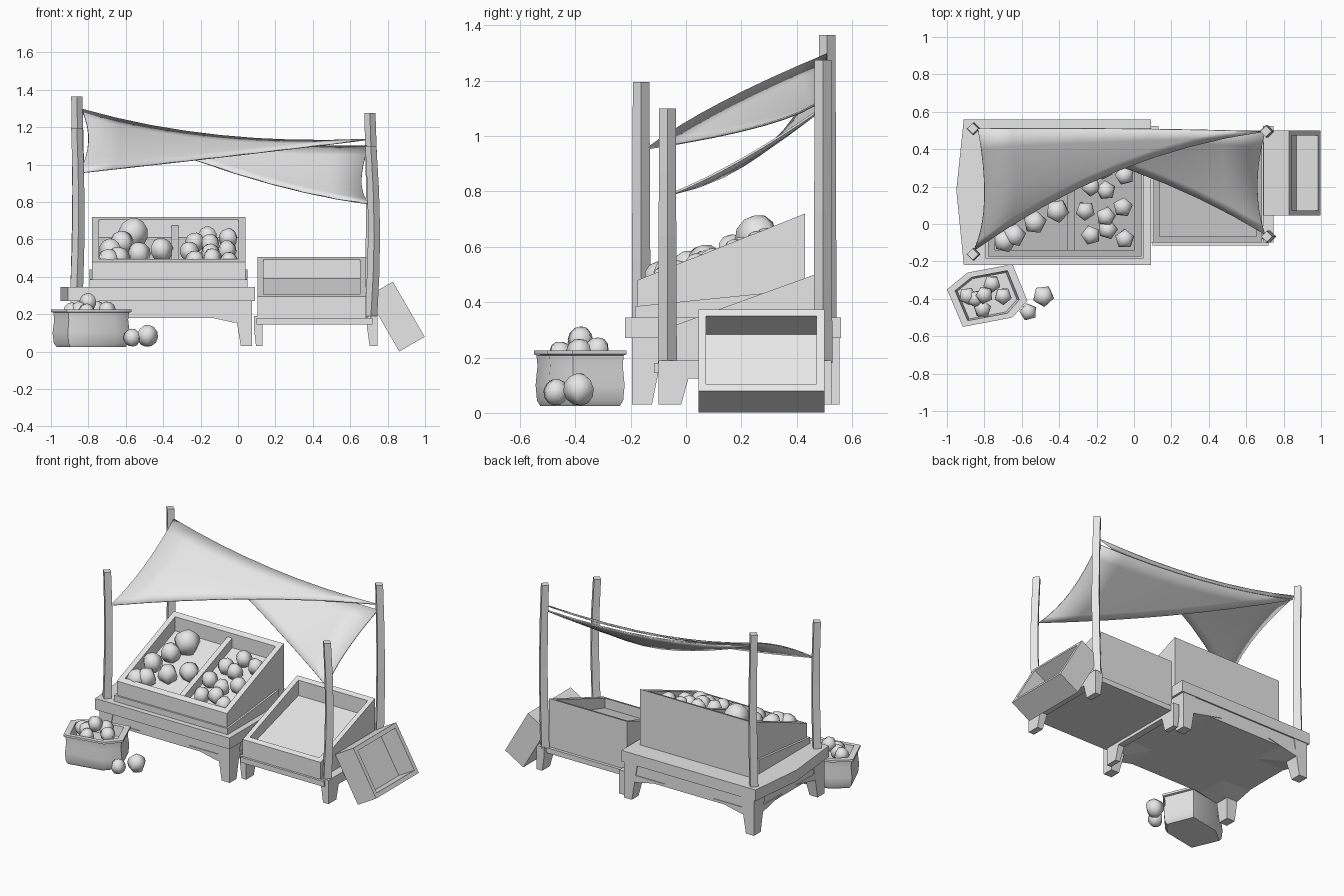
import bpy, bmesh, math, random
from mathutils import Vector

random.seed(4)
cube = bpy.data.objects.get("Cube")
if cube:
    bpy.data.objects.remove(cube)

grey = bpy.data.materials.new("plain_grey")
grey.use_nodes = True
grey.diffuse_color = (0.8, 0.8, 0.8, 1)
grey.node_tree.nodes["Principled BSDF"].inputs["Base Color"].default_value = (0.8, 0.8, 0.8, 1)


def finish(name, bm, smooth=None):
    bmesh.ops.recalc_face_normals(bm, faces=bm.faces)
    mesh = bpy.data.meshes.new(name)
    bm.to_mesh(mesh)
    bm.free()
    mesh.materials.append(grey)
    obj = bpy.data.objects.new(name, mesh)
    bpy.context.collection.objects.link(obj)
    if smooth:
        bpy.ops.object.select_all(action='DESELECT')
        obj.select_set(True)
        bpy.context.view_layer.objects.active = obj
        bpy.ops.object.shade_smooth_by_angle(angle=math.radians(smooth))
    return obj


def block(bm, x, y, low, high):
    """Box whose bottom and top may slope: low and high are (front z, back z)."""
    for v in bmesh.ops.create_cube(bm, size=2)["verts"]:
        back = v.co.y > 0
        z = (high if v.co.z > 0 else low)[back]
        v.co = (x[v.co.x > 0], y[back], z)


def leg(bm, corner, side, size, low, high, taper):
    """Leg that narrows towards its outer corner."""
    for v in bmesh.ops.create_cube(bm, size=2)["verts"]:
        top = v.co.z > 0
        k = 1 if top else taper
        inner = [(v.co[i] * side[i] < 0) * size[i] * k for i in (0, 1)]
        v.co = (corner[0] - side[0] * inner[0], corner[1] - side[1] * inner[1],
                high if top else low)


def open_crate(name, x, y, base, rim, floor, wall, divider=None):
    """Open box with a sloping rim and a sloping floor."""
    bm = bmesh.new()
    (x0, x1), (y0, y1) = x, y

    def height(pair, yy):
        return pair[0] + (pair[1] - pair[0]) * (yy - y0) / (y1 - y0)

    flat = (base, base)
    for a, b in ((x0, x0 + wall), (x1 - wall, x1)):
        block(bm, (a, b), y, flat, rim)
    for a, b in ((y0, y0 + wall), (y1 - wall, y1)):
        block(bm, (x0 + wall, x1 - wall), (a, b), flat, (height(rim, a), height(rim, b)))
    block(bm, (x0 + wall, x1 - wall), (y0 + wall, y1 - wall), flat, floor)
    if divider:
        block(bm, (divider - wall / 2, divider + wall / 2), (y0 + wall, y1 - wall), flat,
              (rim[0] - 0.01, rim[1] - 0.045))
    return finish(name, bm)


# Large table: bowed top, apron and four tapered legs
bm = bmesh.new()
outline = [(-0.91, -0.22), (0.09, -0.22), (0.09, 0.56), (-0.91, 0.56), (-0.95, 0.18)]
face = bm.faces.new([bm.verts.new((x, y, 0.27)) for x, y in outline])
top = bmesh.ops.extrude_face_region(bm, geom=[face])["geom"]
for v in top:
    if isinstance(v, bmesh.types.BMVert):
        v.co.z = 0.345
finish("table_top", bm)

bm = bmesh.new()
block(bm, (-0.89, 0.07), (-0.19, 0.55), (0.18, 0.18), (0.275, 0.275))
for sx, cx in ((-1, -0.895), (1, 0.075)):
    for sy, cy in ((-1, -0.195), (1, 0.555)):
        leg(bm, (cx, cy), (sx, sy), (0.1, 0.12), 0.03, 0.272, 0.6)
        leg(bm, (cx, cy), (sx, sy), (0.3, 0.3), 0.155, 0.2, 0.32)
finish("table_base", bm)

# Large display crate on a shallow plinth
bm = bmesh.new()
block(bm, (-0.795, 0.052), (-0.185, 0.36), (0.34, 0.34), (0.385, 0.44))
finish("crate_plinth", bm)
open_crate("large_crate", (-0.78, 0.04), (-0.175, 0.43), 0.34, (0.48, 0.72),
           (0.41, 0.61), 0.036, -0.337)

# Small low table on two runners
bm = bmesh.new()
block(bm, (0.1, 0.72), (-0.115, 0.5), (0.145, 0.145), (0.18, 0.18))
for x in ((0.085, 0.13), (0.69, 0.745)):
    block(bm, x, (-0.1, 0.525), (0.125, 0.125), (0.19, 0.19))
    for sy, cy in ((-1, -0.1), (1, 0.525)):
        leg(bm, (x[1], cy), (1, sy), (x[1] - x[0], 0.11), 0.03, 0.13, 0.75)
finish("low_table", bm)
open_crate("small_crate", (0.105, 0.685), (-0.1, 0.48), 0.175, (0.295, 0.505),
           (0.24, 0.39), 0.032)

# Empty crate leaning on its side
leaning = open_crate("leaning_crate", (-0.17, 0.17), (-0.2275, 0.2275), -0.0785,
                     (0.0785, 0.0785), (-0.055, -0.055), 0.028)
leaning.location = (0.845, 0.2725, 0.1875)
leaning.rotation_euler = (0, math.radians(60), 0)


# Slightly bent posts, square and turned corner-forward
def post(name, x, y, low, high, bend):
    bm = bmesh.new()
    rings = []
    for i in range(5):
        t = i / 4
        cx = x + bend * math.sin(math.pi * t)
        r = 0.034 - 0.004 * t
        rings.append([bm.verts.new((cx + r * dx, y + r * dy, low + (high - low) * t))
                      for dx, dy in ((1, 0), (0, 1), (-1, 0), (0, -1))])
    for a, b in zip(rings, rings[1:]):
        for i in range(4):
            j = (i + 1) % 4
            bm.faces.new((a[i], a[j], b[j], b[i]))
    bm.faces.new(rings[0])
    bm.faces.new(rings[-1])
    finish(name, bm)


post("back_left_post", -0.862, 0.51, 0.34, 1.365, 0.008)
post("front_left_post", -0.862, -0.162, 0.34, 1.195, 0.01)
post("back_right_post", 0.705, 0.495, 0.18, 1.275, 0.012)
post("front_right_post", 0.71, -0.067, 0.18, 1.1, 0.018)


# Awnings: curved triangles given by three corners and their edge midpoints
def awning(name, a, b, c, ab, bc, ca, n=8):
    a, b, c, ab, bc, ca = map(Vector, (a, b, c, ab, bc, ca))
    ab, bc, ca = 2 * ab - (a + b) / 2, 2 * bc - (b + c) / 2, 2 * ca - (c + a) / 2
    bm = bmesh.new()
    grid = {}
    for i in range(n + 1):
        for j in range(n + 1 - i):
            u, v = i / n, j / n
            w = 1 - u - v
            grid[i, j] = bm.verts.new(a * u * u + b * v * v + c * w * w
                                      + 2 * (ab * u * v + bc * v * w + ca * w * u))
    for i in range(n):
        for j in range(n - i):
            bm.faces.new((grid[i, j], grid[i + 1, j], grid[i, j + 1]))
            if i + j < n - 1:
                bm.faces.new((grid[i + 1, j], grid[i + 1, j + 1], grid[i, j + 1]))
    obj = finish(name, bm, 40)
    mod = obj.modifiers.new("thickness", 'SOLIDIFY')
    mod.thickness = 0.008
    mod.offset = 0


awning("upper_awning", (-0.835, 0.51, 1.295), (-0.855, -0.14, 0.955), (0.7, 0.495, 1.135),
       (-0.80, 0.13, 1.12), (-0.1, 0.28, 1.04), (-0.1, 0.51, 1.155))
awning("lower_awning", (-0.835, 0.5, 1.275), (0.7, -0.055, 0.79), (0.7, 0.49, 1.1),
       (-0.02, 0.29, 0.955), (0.66, 0.2, 0.915), (-0.1, 0.505, 1.135))

# Angular basket with a rim and a hollow inside
outline = [(-1.0, -0.35), (-0.89, -0.26), (-0.65, -0.215),
           (-0.57, -0.41), (-0.65, -0.50), (-0.915, -0.55)]
centre = Vector((-0.785, -0.385))
profile = [(0.86, 0.025), (0.93, 0.045), (0.96, 0.1), (0.92, 0.17), (0.94, 0.208),
           (1.0, 0.212), (1.0, 0.226), (0.8, 0.226), (0.74, 0.16)]
bm = bmesh.new()
rings = []
for s, z in profile:
    points = [centre + (Vector(p) - centre) * s for p in outline]
    rings.append([bm.verts.new((p.x, p.y, z)) for p in points])
for a, b in zip(rings, rings[1:]):
    for i in range(6):
        j = (i + 1) % 6
        bm.faces.new((a[i], a[j], b[j], b[i]))
bm.faces.new(rings[0])
bm.faces.new(rings[-1])
finish("basket", bm, 50)


# Fruit: coarse rounded balls
def fruit(name, x, y, z, r):
    bm = bmesh.new()
    bmesh.ops.create_uvsphere(bm, u_segments=5, v_segments=6, radius=r * 1.08)
    obj = finish(name, bm, 80)
    obj.location = (x, y, z)
    obj.rotation_euler = (random.uniform(-0.3, 0.3), random.uniform(-0.3, 0.3),
                          random.uniform(0, 6))


def crate_fruit(name, spots, r):
    for x, y in spots:
        fruit(name, x, y, 0.41 + 0.37 * (y + 0.14) + r * 0.95, r)


crate_fruit("large_fruit", [(-0.64, -0.06), (-0.53, 0.01), (-0.41, 0.07), (-0.68, 0.06),
                            (-0.62, 0.17), (-0.69, -0.09)], 0.06)
crate_fruit("largest_fruit", [(-0.56, 0.26)], 0.078)
crate_fruit("small_fruit", [(-0.15, 0.18), (-0.06, 0.09), (-0.15, 0.04), (-0.26, 0.07),
                            (-0.23, 0.20), (-0.05, 0.26), (-0.05, -0.08), (-0.14, -0.03),
                            (-0.23, -0.06), (-0.16, 0.29)], 0.05)
for x, y, z in ((-0.89, -0.385, 0.215), (-0.81, -0.455, 0.21), (-0.80, -0.38, 0.265),
                (-0.70, -0.385, 0.22), (-0.76, -0.32, 0.225), (-0.85, -0.40, 0.22)):
    fruit("basket_fruit", x, y, z, 0.045)
fruit("fallen_fruit", -0.485, -0.385, 0.085, 0.055)
fruit("fallen_fruit", -0.565, -0.47, 0.075, 0.045)
